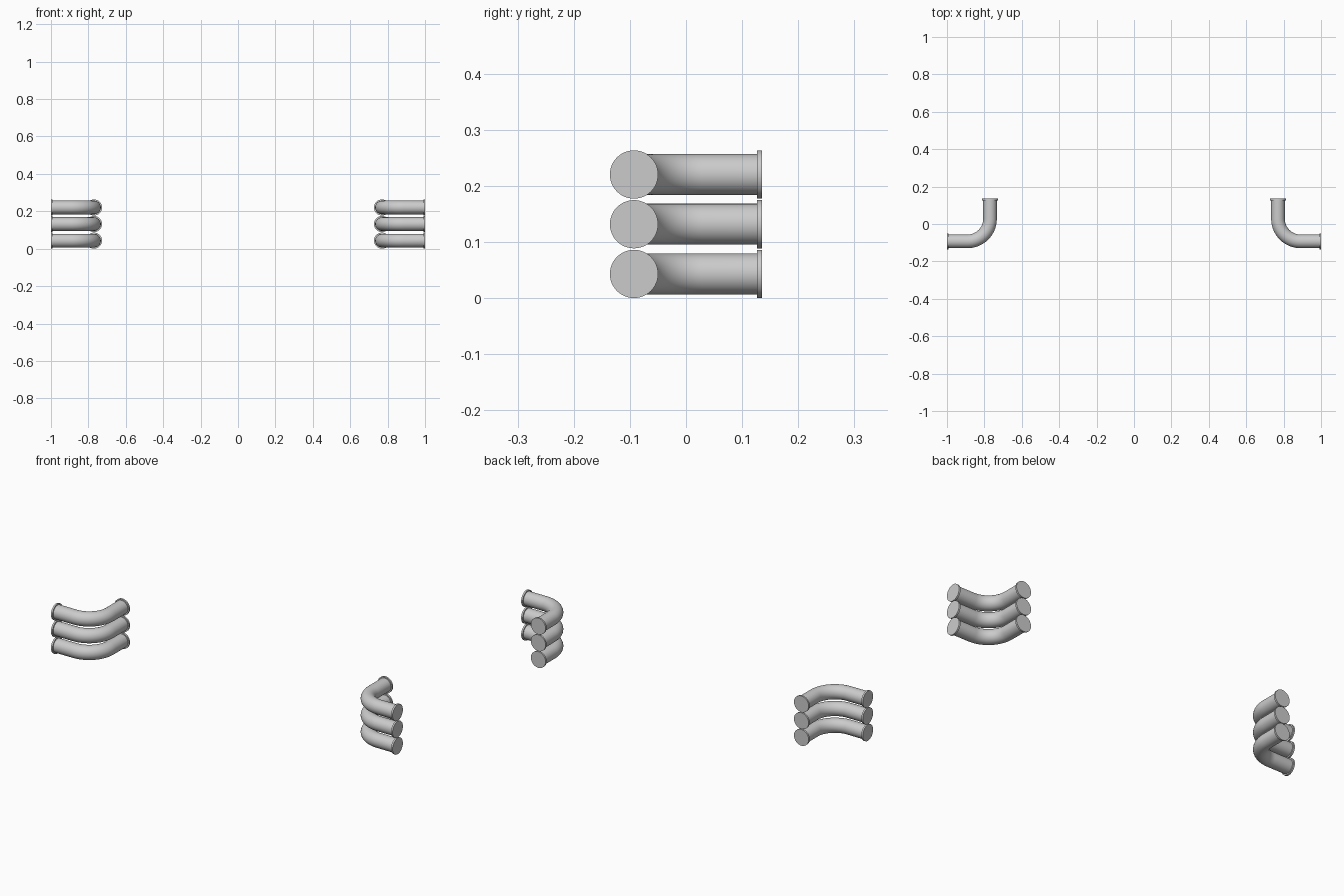
import bpy, bmesh, math
from mathutils import Vector

if "Cube" in bpy.data.objects:
    bpy.data.objects.remove(bpy.data.objects["Cube"])

SIDES = 48
PIPE_R, FLANGE_R, FLANGE_T = 0.0365, 0.043, 0.009
LEG_Y, LEG_X = -0.0927, 0.77      # centre lines of the side leg and back leg
BACK_Y, END_X = 0.1357, 1.0
BEND_R = 0.12


def sweep(name, stations):
    """Skin rings: each station is (x, y, direction angle, radius)."""
    bm = bmesh.new()
    rings = []
    for x, y, a, r in stations:
        side = Vector((-math.sin(a), math.cos(a), 0))
        ring = []
        for i in range(SIDES):
            t = 2 * math.pi * i / SIDES
            ring.append(bm.verts.new(Vector((x, y, 0)) + side * (r * math.cos(t))
                                     + Vector((0, 0, r * math.sin(t)))))
        rings.append(ring)
    for p, q in zip(rings, rings[1:]):
        for i in range(SIDES):
            j = (i + 1) % SIDES
            bm.faces.new((p[i], p[j], q[j], q[i]))
    bm.faces.new(rings[0])
    bm.faces.new(rings[-1])
    bmesh.ops.recalc_face_normals(bm, faces=bm.faces)
    mesh = bpy.data.meshes.new(name)
    bm.to_mesh(mesh)
    bm.free()
    return mesh


# Path of one elbow: side flange, straight leg, bend, back leg, back flange
stations = [(END_X, LEG_Y, math.pi, FLANGE_R),
            (END_X - FLANGE_T, LEG_Y, math.pi, FLANGE_R),
            (END_X - FLANGE_T, LEG_Y, math.pi, PIPE_R)]
steps = 20
for k in range(steps + 1):
    t = math.pi / 2 * k / steps
    stations.append((LEG_X + BEND_R - BEND_R * math.sin(t),
                     LEG_Y + BEND_R - BEND_R * math.cos(t), math.pi - t, PIPE_R))
stations += [(LEG_X, BACK_Y - FLANGE_T, math.pi / 2, PIPE_R),
             (LEG_X, BACK_Y - FLANGE_T, math.pi / 2, FLANGE_R),
             (LEG_X, BACK_Y, math.pi / 2, FLANGE_R)]

# Mirrored left elbow shares the same path with x and direction flipped
mirrored = [(-x, y, math.pi - a, r) for x, y, a, r in stations]

# Stack three elbows on each side
for side, path in (("right", stations), ("left", mirrored)):
    mesh = sweep(side + "_elbow_pipe", path)
    for level in range(3):
        obj = bpy.data.objects.new(f"{side}_elbow_pipe_{level + 1}", mesh.copy())
        obj.location.z = FLANGE_R + 0.0886 * level
        bpy.context.collection.objects.link(obj)
        bpy.ops.object.select_all(action='DESELECT')
        obj.select_set(True)
        bpy.context.view_layer.objects.active = obj
        bpy.ops.object.shade_smooth_by_angle(angle=math.radians(30))
